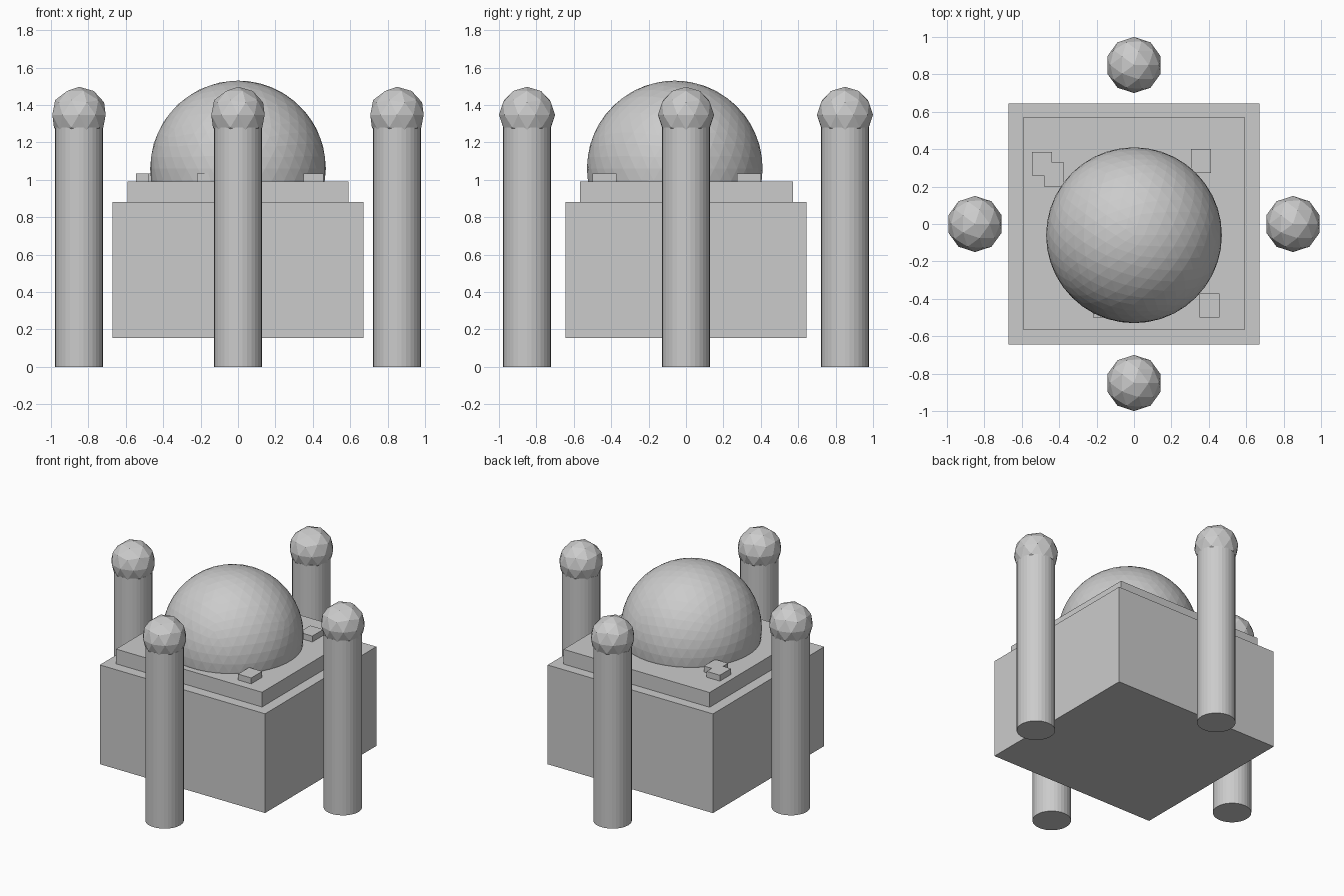
import bpy

if "Cube" in bpy.data.objects:
    bpy.data.objects.remove(bpy.data.objects["Cube"])


def box(name, x0, x1, y0, y1, z0, z1):
    bpy.ops.mesh.primitive_cube_add(
        size=1, location=((x0 + x1) / 2, (y0 + y1) / 2, (z0 + z1) / 2))
    ob = bpy.context.object
    ob.name = name
    ob.scale = (x1 - x0, y1 - y0, z1 - z0)
    bpy.ops.object.transform_apply(location=False, rotation=False, scale=True)
    return ob


def ball(name, location, radius, subdivisions):
    bpy.ops.mesh.primitive_ico_sphere_add(
        subdivisions=subdivisions, radius=radius, location=location)
    bpy.context.object.name = name


# Main block and the stepped roof slab
box("body", -0.67, 0.67, -0.643, 0.645, 0.155, 0.882)
box("roof_slab", -0.592, 0.592, -0.567, 0.572, 0.882, 0.99)

# Faceted dome, sunk into the roof
ball("dome", (0, -0.06, 1.06), 0.47, 4)

# Small roof blocks, given by their lower-left corners
blocks = [(0.305, 0.272), (0.35, -0.5), (-0.545, 0.258), (-0.482, 0.2), (-0.22, -0.5)]
for i, (x, y) in enumerate(blocks, 1):
    box(f"roof_block_{i}", x, x + 0.107, y, y + 0.128, 0.97, 1.033)

# Four round towers with faceted ball caps
for side, x, y in [("front", 0, -0.85), ("back", 0, 0.85),
                   ("left", -0.85, 0), ("right", 0.85, 0)]:
    bpy.ops.mesh.primitive_cylinder_add(
        vertices=32, radius=0.128, depth=1.28, location=(x, y, 0.64))
    bpy.context.object.name = f"{side}_tower"
    ball(f"{side}_tower_cap", (x, y, 1.347), 0.15, 2)
